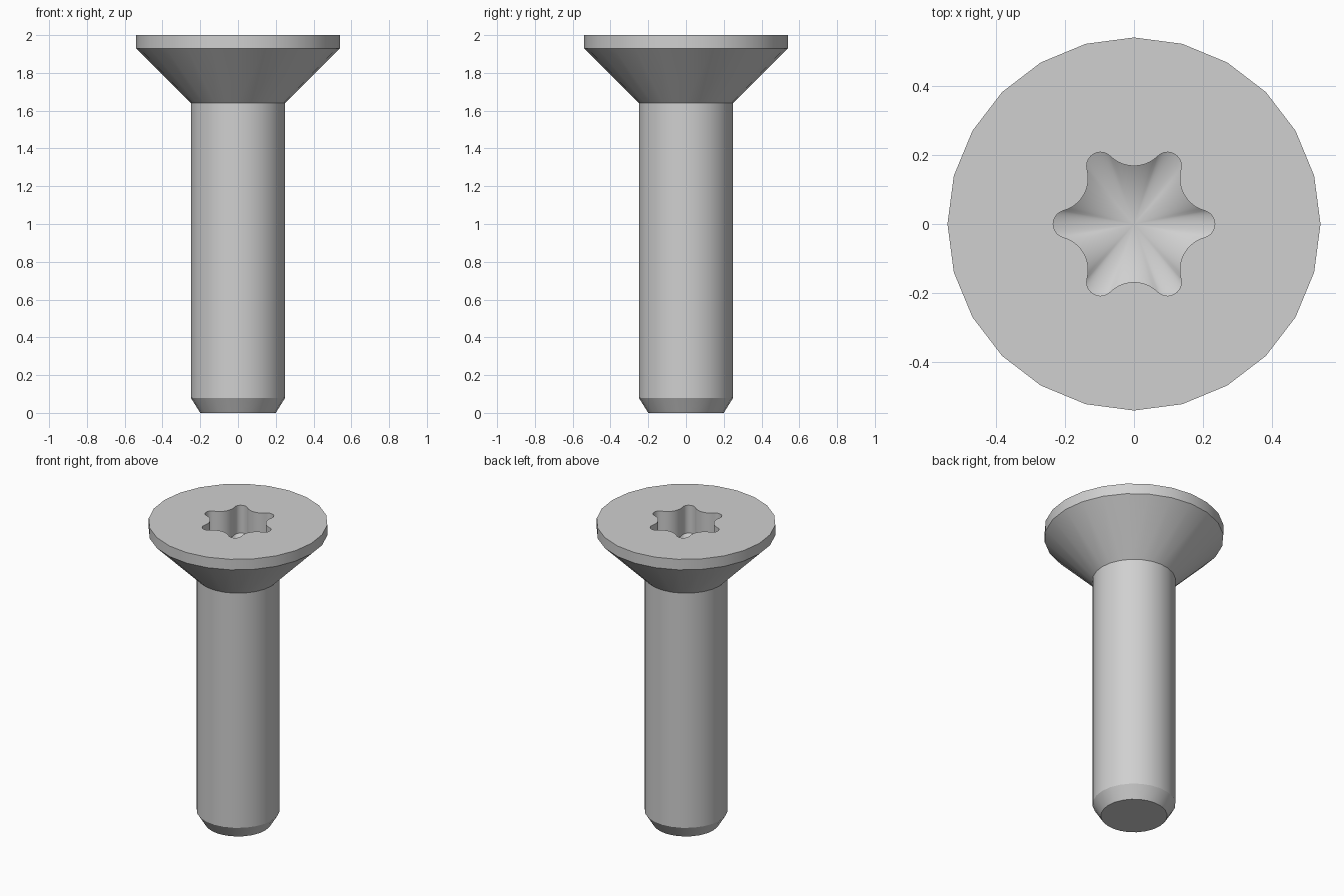
import bpy, bmesh, math
from mathutils import Vector

if "Cube" in bpy.data.objects:
    bpy.data.objects.remove(bpy.data.objects["Cube"])

SIDES = 24
steel = bpy.data.materials.new("plain_steel")
steel.diffuse_color = (0.63, 0.63, 0.63, 1)
steel.use_nodes = True
steel.node_tree.nodes["Principled BSDF"].inputs["Base Color"].default_value = steel.diffuse_color

# Body profile, bottom to top: (radius, height)
PROFILE = [(0.20, 0.0), (0.25, 0.08), (0.25, 1.64), (0.54, 1.93), (0.54, 2.0)]


def polar(r, a):
    return Vector((r * math.cos(a), r * math.sin(a)))


def six_lobe_outline(lobe_c=0.194, lobe_r=0.04, valley_d=0.2655, valley_r=0.0975):
    """Rounded lobes joined by tangent valley arcs."""
    lobe, valley = polar(lobe_c, 0), polar(valley_d, math.pi / 6)
    d = valley - lobe
    touch = math.atan2(d.y, d.x)              # tangent point seen from the lobe
    back = touch + math.pi                    # same point seen from the valley
    sweep = 2 * (math.pi + math.pi / 6 - back)
    sector = [lobe + polar(lobe_r, touch * t / 5) for t in range(-5, 6)]
    sector += [valley + polar(valley_r, back + sweep * t / 10) for t in range(1, 10)]
    pts = []
    for k in range(6):
        c, s = math.cos(k * math.pi / 3), math.sin(k * math.pi / 3)
        pts += [(p.x * c - p.y * s, p.x * s + p.y * c) for p in sector]
    return pts


def ring(bm, pts, z):
    return [bm.verts.new((x, y, z)) for x, y in pts]


def skin(bm, a, b):
    n = len(a)
    for i in range(n):
        j = (i + 1) % n
        bm.faces.new((a[i], a[j], b[j], b[i]))


def loop_edges(bm, vs):
    return [bm.edges.get((v, vs[i - 1])) for i, v in enumerate(vs)]


bm = bmesh.new()

# Shaft with chamfered tip, countersunk cone and head rim
rings = [ring(bm, [polar(r, 2 * math.pi * i / SIDES) for i in range(SIDES)], z)
         for r, z in PROFILE]
for low, high in zip(rings, rings[1:]):
    skin(bm, low, high)
bm.faces.new(rings[0][::-1])

# Drive recess: straight walls and a conical floor
outline = six_lobe_outline()
mouth = ring(bm, outline, 2.0)
floor = ring(bm, outline, 1.815)
skin(bm, floor[::-1], mouth[::-1])
apex = bm.verts.new((0, 0, 1.72))
for i, v in enumerate(floor):
    bm.faces.new((floor[i - 1], v, apex))

# Flat head face around the recess
bmesh.ops.triangle_fill(bm, use_beauty=True, normal=(0, 0, 1),
                        edges=loop_edges(bm, rings[-1]) + loop_edges(bm, mouth))
bmesh.ops.recalc_face_normals(bm, faces=bm.faces)

mesh = bpy.data.meshes.new("countersunk_screw")
bm.to_mesh(mesh)
bm.free()
mesh.materials.append(steel)
screw = bpy.data.objects.new("countersunk_screw", mesh)
bpy.context.collection.objects.link(screw)
bpy.context.view_layer.objects.active = screw
screw.select_set(True)
bpy.ops.object.shade_smooth_by_angle(angle=math.radians(28))
